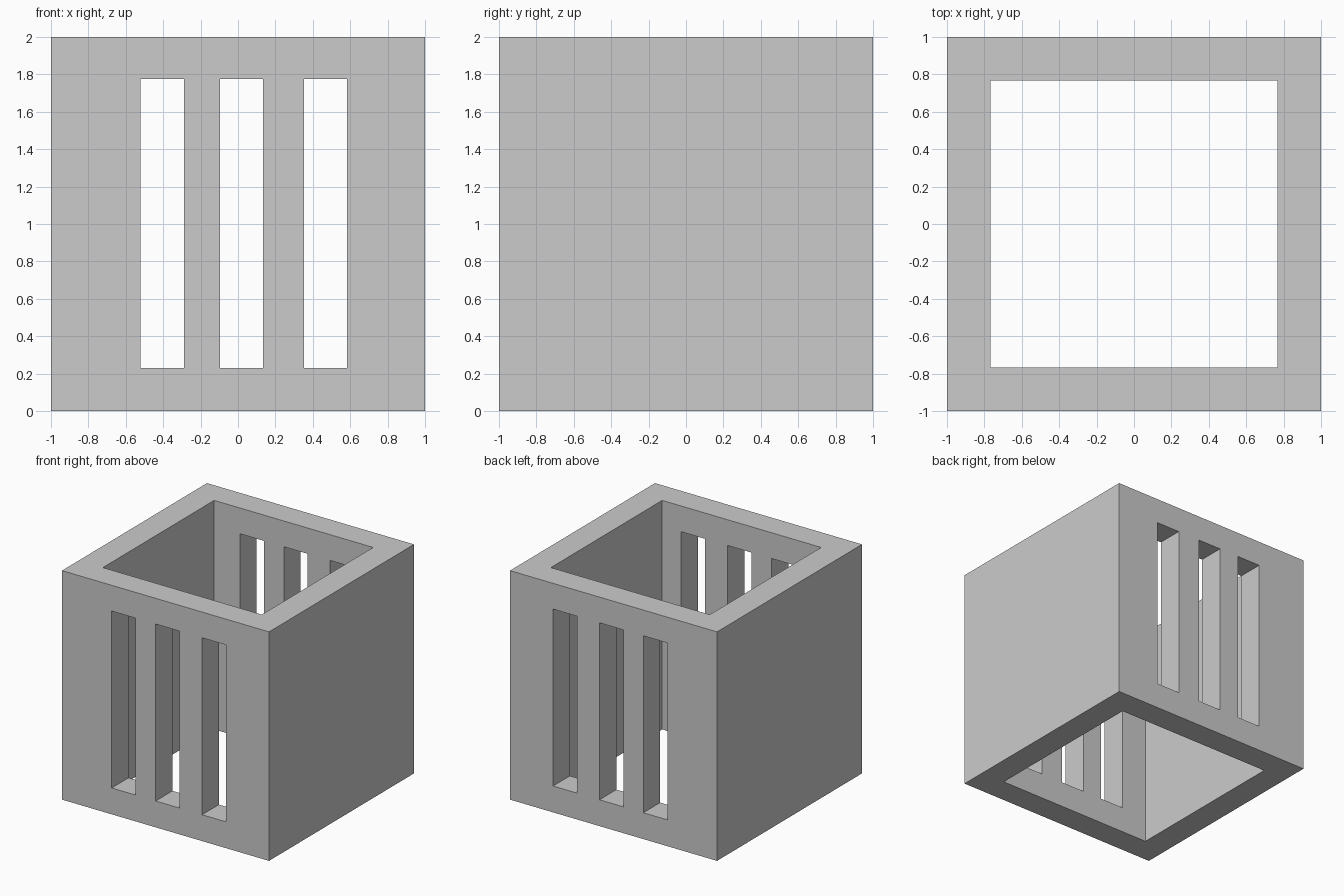
import bpy

if "Cube" in bpy.data.objects:
    bpy.data.objects.remove(bpy.data.objects["Cube"])

INNER = 0.768                 # half width of the square opening
SLOTS = [(-0.52, -0.288), (-0.095, 0.135), (0.353, 0.584)]
SLOT_Z = (0.23, 1.775)


def box(name, x, y, z):
    """Axis-aligned box from (min, max) ranges."""
    bpy.ops.mesh.primitive_cube_add(size=1)
    ob = bpy.context.object
    ob.name = name
    for v in ob.data.vertices:
        v.co = [r[0] if c < 0 else r[1] for c, r in zip(v.co, (x, y, z))]
    return ob


def cut(target, cutter):
    """Subtract the cutter and bake the result."""
    mod = target.modifiers.new(cutter.name, 'BOOLEAN')
    mod.operation = 'DIFFERENCE'
    mod.solver = 'EXACT'
    mod.object = cutter
    bpy.context.view_layer.objects.active = target
    bpy.ops.object.modifier_apply(modifier=mod.name)
    bpy.data.objects.remove(cutter, do_unlink=True)


# Outer block
frame = box("slotted_box_frame", (-1, 1), (-1, 1), (0, 2))

# Square opening running from top to bottom
cut(frame, box("opening_cutter", (-INNER, INNER), (-INNER, INNER), (-0.5, 2.5)))

# Three tall slots through the front and back walls
for x_range in SLOTS:
    cut(frame, box("slot_cutter", x_range, (-1.5, 1.5), SLOT_Z))
